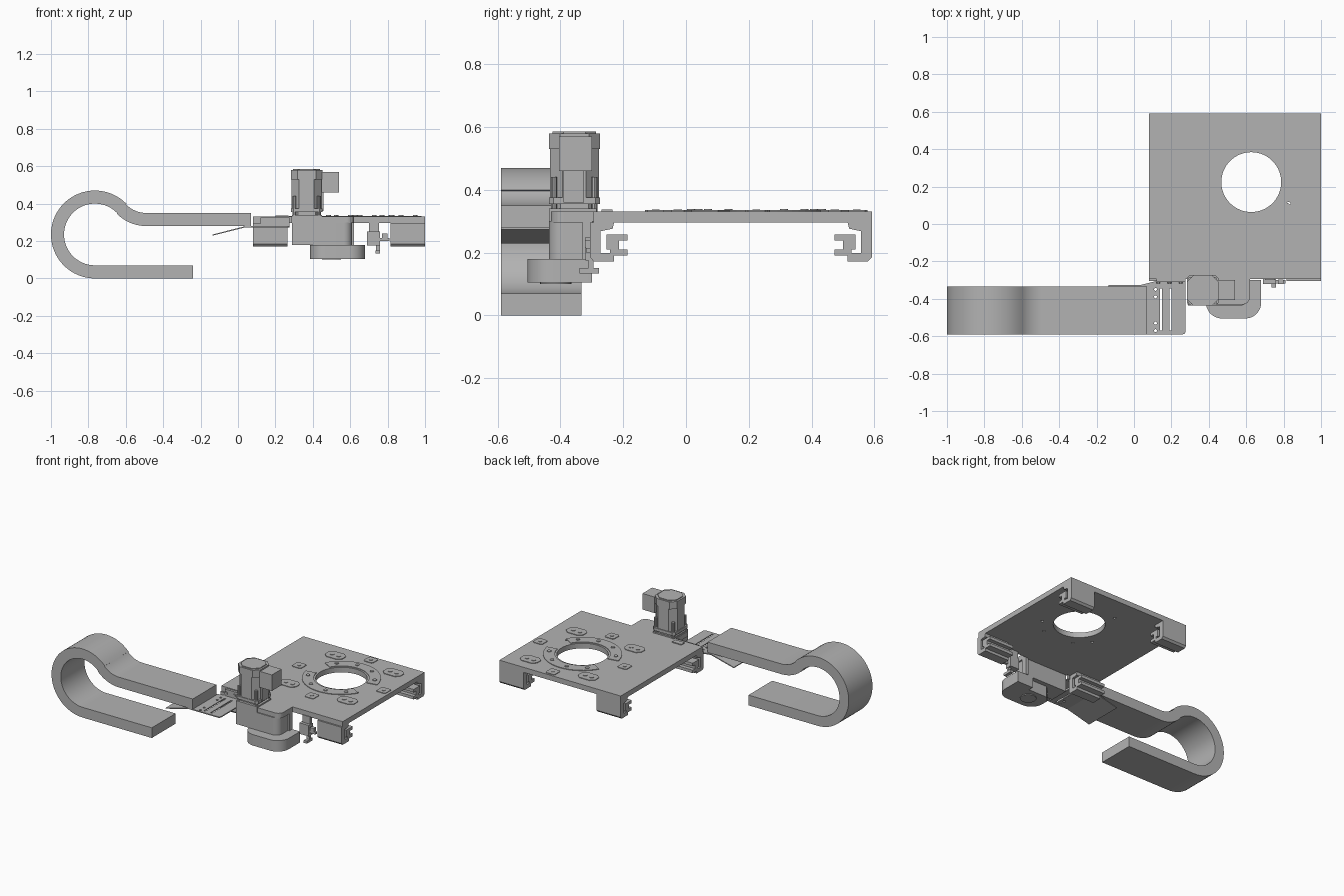
import bpy, bmesh
from math import sin, cos, pi, radians, hypot, atan2

cube = bpy.data.objects.get("Cube")
if cube:
    bpy.data.objects.remove(cube, do_unlink=True)

grey = bpy.data.materials.new("machine grey")
grey.use_nodes = True
GREY = (0.45, 0.45, 0.45, 1)
grey.diffuse_color = GREY
grey.node_tree.nodes["Principled BSDF"].inputs["Base Color"].default_value = GREY


def prism(name, pts, lo, hi, axis="z", smooth=False):
    """Extrude a 2D outline along an axis (y: points are x,z; x: points are y,z)."""
    place = {"z": lambda a, b, t: (a, b, t),
             "y": lambda a, b, t: (a, t, b),
             "x": lambda a, b, t: (t, a, b)}[axis]
    bm = bmesh.new()
    ends = [[bm.verts.new(place(a, b, t)) for a, b in pts] for t in (lo, hi)]
    for ring in ends:
        bm.faces.new(ring)
    n = len(pts)
    for i in range(n):
        j = (i + 1) % n
        bm.faces.new((ends[0][i], ends[0][j], ends[1][j], ends[1][i]))
    bmesh.ops.recalc_face_normals(bm, faces=bm.faces)
    mesh = bpy.data.meshes.new(name)
    bm.to_mesh(mesh)
    bm.free()
    mesh.materials.append(grey)
    ob = bpy.data.objects.new(name, mesh)
    bpy.context.collection.objects.link(ob)
    if smooth:
        bpy.ops.object.select_all(action="DESELECT")
        ob.select_set(True)
        bpy.context.view_layer.objects.active = ob
        bpy.ops.object.shade_smooth_by_angle(angle=radians(30))
    return ob


def rect(x0, x1, y0, y1):
    return [(x0, y0), (x1, y0), (x1, y1), (x0, y1)]


def box(name, x0, x1, y0, y1, z0, z1):
    return prism(name, rect(x0, x1, y0, y1), z0, z1)


def arc(cx, cy, r, a0, a1, n=12):
    return [(cx + r * cos(radians(a0 + (a1 - a0) * i / n)),
             cy + r * sin(radians(a0 + (a1 - a0) * i / n))) for i in range(n + 1)]


def disc(cx, cy, r, n=16):
    return arc(cx, cy, r, 0, 360 - 360 / n, n - 1)


def chamfered(x0, x1, y0, y1, c):
    return [(x0 + c, y0), (x1 - c, y0), (x1, y0 + c), (x1, y1 - c),
            (x1 - c, y1), (x0 + c, y1), (x0, y1 - c), (x0, y0 + c)]


def cut(ob, outlines, lo, hi):
    """Cut outlines out of a part along z."""
    for pts in outlines:
        tool = prism("cutter", pts, lo, hi)
        tool.hide_render = True
        mod = ob.modifiers.new("cut", "BOOLEAN")
        mod.operation = "DIFFERENCE"
        mod.solver = "EXACT"
        mod.object = tool
        bpy.context.view_layer.objects.active = ob
        bpy.ops.object.modifier_apply(modifier=mod.name)
        bpy.data.objects.remove(tool, do_unlink=True)


# Base plate with its motor tab, round opening and bolt holes
HX, HY = 0.627, 0.224
outline = [(0.08, 0.592), (0.08, -0.295), (0.285, -0.295), (0.285, -0.43)]
outline += arc(0.58, -0.39, 0.04, -90, 0, 6) + [(0.62, -0.295), (1, -0.295), (1, 0.592)]
plate = prism("base_plate", outline, 0.296, 0.331)
bolts = [(s * a, b) for s in (-1, 1) for a, b in ((0.115, 0.2), (0.2, -0.115), (0.115, -0.2))]
cut(plate, [disc(HX, HY, 0.16, 64)] + [disc(HX + a, HY + b, 0.009, 12) for a, b in bolts], 0.2, 0.4)

# Thin pads and ring segments on the plate
TOP = 0.331
for i, (sx, sy) in enumerate([(1, 1), (-1, 1), (-1, -1), (1, -1)]):
    x, y = HX + sx * 0.22, HY + sy * 0.25
    prism(f"corner_pad_{i}", chamfered(x - 0.065, x + 0.065, y - 0.045, y + 0.045, 0.025), TOP, TOP + 0.004)
    for dx in (-0.025, 0.025):
        prism(f"corner_pad_bolt_{i}", disc(x + dx, y, 0.014), TOP, TOP + 0.007)
for i in range(4):
    x, y = HX + 0.32 * cos(i * pi / 2), HY + 0.32 * sin(i * pi / 2)
    prism(f"side_pad_{i}", chamfered(x - 0.035, x + 0.035, y - 0.035, y + 0.035, 0.008), TOP, TOP + 0.004)
    prism(f"side_pad_bolt_{i}", disc(x, y, 0.012), TOP, TOP + 0.007)
for i, start in enumerate((10, 190)):
    ring = arc(HX, HY, 0.245, start, start + 140, 24) + arc(HX, HY, 0.172, start + 140, start, 24)
    prism(f"ring_segment_{i}", ring, TOP, TOP + 0.004)
    for k in range(4):
        (x, y), = arc(HX, HY, 0.21, start + 15 + k * 36, 0, 1)[:1]
        prism(f"ring_bolt_{i}", disc(x, y, 0.013), TOP, TOP + 0.008)
box("edge_stop", 0.2, 0.27, -0.27, -0.235, TOP, TOP + 0.006)

# Four guide carriages under the plate, front ones mirrored from the back ones
jaw = [(0.592, 0.296), (0.592, 0.185), (0.58, 0.172), (0.515, 0.172), (0.515, 0.19),
       (0.473, 0.19), (0.473, 0.21), (0.5, 0.21), (0.5, 0.238), (0.473, 0.238),
       (0.473, 0.258), (0.54, 0.258), (0.54, 0.21), (0.528, 0.21), (0.528, 0.198),
       (0.558, 0.198), (0.558, 0.268), (0.52, 0.276), (0.515, 0.296)]
for row, flip in (("back", False), ("front", True)):
    pts = [(0.286 - y, z) if flip else (y, z) for y, z in jaw]
    for side, x0 in (("right", 0.08), ("left", 0.815)):
        prism(f"{row}_{side}_carriage", pts, x0, x0 + 0.185, "x")

# Drive motor: chamfered body, end cap, corner ribs, terminal box and coupling
MX, MY = 0.367, -0.356
prism("motor_body", chamfered(0.287, 0.447, -0.433, -0.278, 0.04), 0.36, 0.57)
prism("motor_cap", chamfered(0.283, 0.451, -0.437, -0.274, 0.035), 0.53, 0.58)
prism("motor_cap_lid", chamfered(0.295, 0.439, -0.425, -0.286, 0.035), 0.58, 0.585)
prism("motor_flange", chamfered(0.283, 0.451, -0.437, -0.274, 0.015), 0.355, 0.375)
for sx in (-1, 1):
    for sy in (-1, 1):
        x, y = MX + sx * 0.066, MY + sy * 0.064
        prism("motor_tie_bolt", disc(x, y, 0.01, 10), 0.33, 0.44)
box("terminal_box", 0.447, 0.54, -0.405, -0.3, 0.46, 0.57)
box("motor_connector", 0.44, 0.458, -0.39, -0.325, 0.36, 0.46)
prism("coupling", chamfered(0.3, 0.435, -0.42, -0.29, 0.02), 0.325, 0.356)
box("coupling_foot", 0.29, 0.45, -0.437, -0.285, 0.3, 0.34)

# Gear housing with rounded front corner, and belt housing beneath it
gear = [(0.29, -0.305), (0.29, -0.437)] + arc(0.565, -0.392, 0.045, -90, 0, 8) + [(0.61, -0.305)]
prism("gear_housing", gear, 0.18, 0.3, smooth=True)
belt = [(0.68, -0.3)] + arc(0.595, -0.42, 0.085, 0, -90) + arc(0.47, -0.42, 0.085, -90, -180)
belt += [(0.385, -0.37), (0.42, -0.335), (0.56, -0.335), (0.56, -0.3)]
prism("belt_housing", belt, 0.105, 0.18, smooth=True)
prism("belt_wheel", disc(0.5, -0.415, 0.05, 24), 0.1, 0.106, smooth=True)
box("housing_rib", 0.6, 0.62, -0.33, -0.295, 0.18, 0.3)

# Limit switch with arm, plunger and cable stub
box("switch_hanger", 0.7, 0.755, -0.3, -0.275, 0.24, 0.3)
box("switch_body", 0.69, 0.76, -0.32, -0.275, 0.175, 0.25)
box("switch_arm", 0.755, 0.81, -0.318, -0.3, 0.2, 0.215)
box("switch_arm_tip", 0.77, 0.8, -0.322, -0.298, 0.215, 0.24)
box("switch_plunger", 0.738, 0.758, -0.31, -0.295, 0.135, 0.18)
box("switch_roller", 0.736, 0.76, -0.34, -0.277, 0.133, 0.15)

# Cable carrier: constant-thickness band following a loop and a reverse bend
CX, CZ, R, H = -0.765, 0.235, 0.2, 0.035
BX, BR = -0.49, 0.187
turn = 90 - atan2(0.315 + BR - CZ, BX - CX) * 180 / pi


def band(offset):
    """One skin of the carrier, offset outward from its centre line."""
    side = [(-0.24, CZ - R - offset)]
    side += arc(CX, CZ, R + offset, -90, -270 - turn, 40)
    side += arc(BX, 0.315 + BR, BR - offset, 270 - turn, 270, 14)
    return side + [(0.07, 0.315 + offset)]


prism("cable_carrier", band(H) + band(-H)[::-1], -0.59, -0.333, "y", smooth=True)

# Sheet bracket holding the carrier: slotted shelf, sloped wing and upright flange
shelf = [(0.04, -0.59)] + arc(0.26, -0.575, 0.015, -90, 0, 4) + [(0.275, -0.305), (0.12, -0.305), (0.04, -0.325)]
shelf_ob = prism("bracket_shelf", shelf, 0.273, 0.28)
slots = [rect(x - 0.006, x + 0.006, -0.57, -0.345) for x in (0.145, 0.195)]
holes = [disc(0.115, y, 0.008, 10) for y in (-0.57, -0.53, -0.39, -0.35)]
cut(shelf_ob, slots + holes, 0.2, 0.4)
prism("bracket_wing", [(-0.135, 0.229), (0.04, 0.273), (0.04, 0.28), (-0.135, 0.235)], -0.59, -0.325, "y")
box("bracket_flange", 0.12, 0.275, -0.311, -0.295, 0.273, 0.325)
for x in (0.13, 0.19, 0.25):
    prism("flange_screw", disc(x, 0.3, 0.01, 10), -0.317, -0.311, "y")
